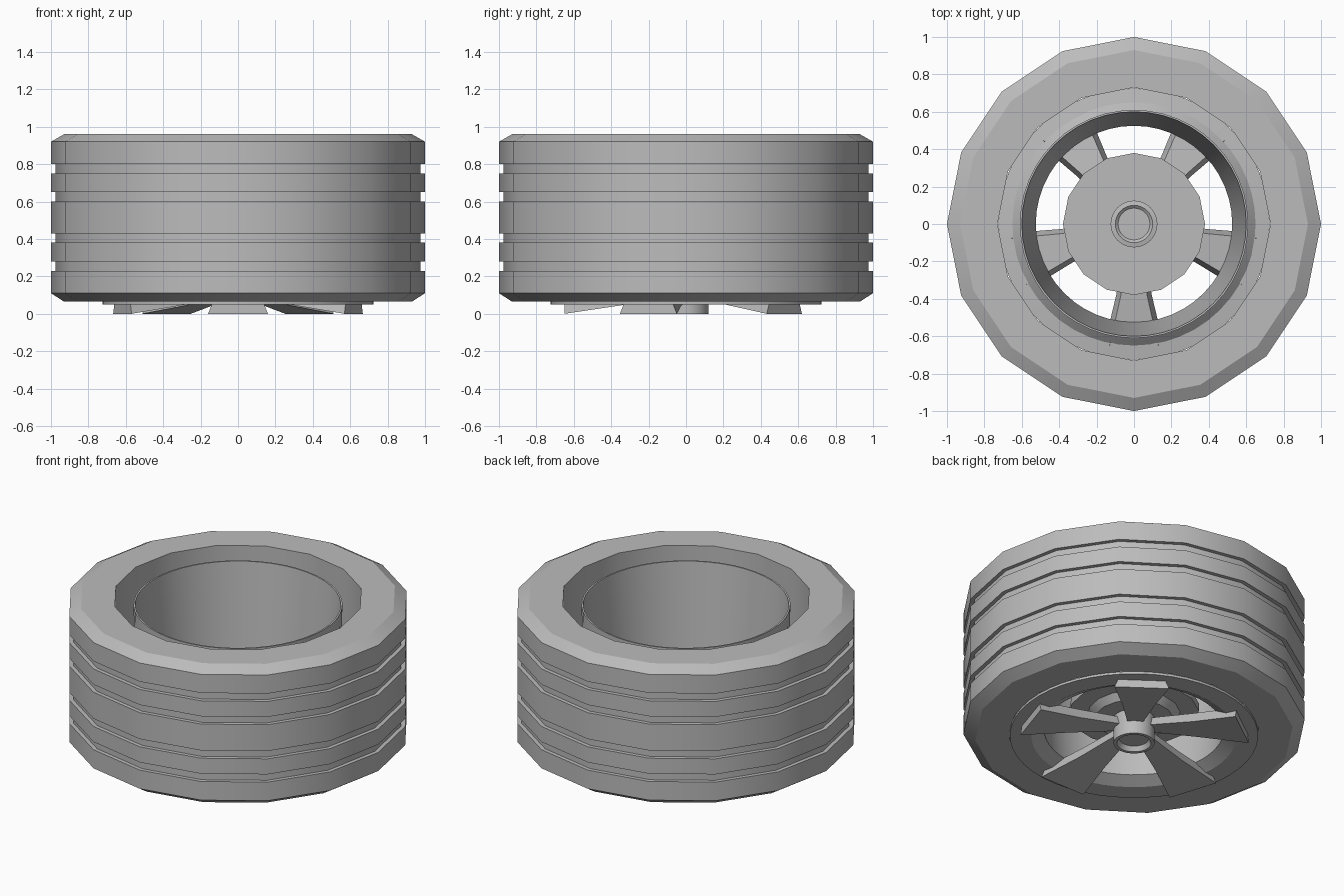
import bpy, bmesh
from math import sin, cos, pi, radians

cube = bpy.data.objects.get("Cube")
if cube:
    bpy.data.objects.remove(cube, do_unlink=True)

grey = bpy.data.materials.new("plain grey")
grey.use_nodes = True
COLOUR = (0.5, 0.5, 0.5, 1)
grey.diffuse_color = COLOUR
grey.node_tree.nodes["Principled BSDF"].inputs["Base Color"].default_value = COLOUR


def finish(bm, name):
    """Turn a bmesh into a shaded, coloured object."""
    bmesh.ops.recalc_face_normals(bm, faces=bm.faces)
    mesh = bpy.data.meshes.new(name)
    bm.to_mesh(mesh)
    bm.free()
    mesh.materials.append(grey)
    obj = bpy.data.objects.new(name, mesh)
    bpy.context.collection.objects.link(obj)
    bpy.ops.object.select_all(action='DESELECT')
    obj.select_set(True)
    bpy.context.view_layer.objects.active = obj
    bpy.ops.object.shade_smooth_by_angle(angle=radians(28))
    return obj


def lathe(name, profile, sides, closed=True):
    """Spin (radius, z) points round the z axis; radius 0 makes a cap."""
    bm = bmesh.new()
    rings = []
    for r, z in profile:
        if r == 0:
            rings.append([bm.verts.new((0, 0, z))] * sides)
        else:
            rings.append([bm.verts.new((r * cos(2 * pi * i / sides), r * sin(2 * pi * i / sides), z))
                          for i in range(sides)])
    pairs = list(zip(rings, rings[1:]))
    if closed:
        pairs.append((rings[-1], rings[0]))
    for a, b in pairs:
        for i in range(sides):
            j = (i + 1) % sides
            corners = list(dict.fromkeys((a[i], a[j], b[j], b[i])))
            bm.faces.new(corners)
    return finish(bm, name)


# Tyre with four tread grooves
tread = [(0.73, 0.065), (0.93, 0.065), (1, 0.11)]
for low in (0.23, 0.38, 0.60, 0.75):
    tread += [(1, low), (0.975, low), (0.975, low + 0.05), (1, low + 0.05)]
tread += [(1, 0.92), (0.93, 0.96), (0.73, 0.96)]
lathe("tyre", tread, 16)

# Rim: bottom flange, sloped shoulder and tall barrel
lathe("rim_barrel", [(0.525, 0.09), (0.60, 0.05), (0.725, 0.05), (0.725, 0.065), (0.65, 0.075),
                     (0.60, 0.12), (0.61, 0.915), (0.60, 0.915)], 48)

# Stepped disc behind the spokes
lathe("brake_disc", [(0, 0.25), (0.38, 0.25), (0.38, 0.20), (0.27, 0.20), (0.23, 0.16), (0, 0.16)],
      16, closed=False)

# Hub with a shallow recess at each end
lathe("hub", [(0, 0.03), (0.085, 0.03), (0.10, 0), (0.12, 0), (0.125, 0.26), (0.10, 0.265),
              (0.085, 0.252), (0, 0.252)], 32, closed=False)


def spoke(name, angle):
    """Wedge that widens outwards, with a narrower top and a dished underside."""
    bm = bmesh.new()
    sections = []
    # radius, half width below, half width above, bottom z, top z
    for r, wide, narrow, low, high in ((0.10, 0.045, 0.03, 0.085, 0.14),
                                       (0.38, 0.095, 0.07, 0.04, 0.11),
                                       (0.65, 0.16, 0.13, 0, 0.075)):
        ring = []
        for w, z in ((-wide, low), (wide, low), (narrow, high), (-narrow, high)):
            ring.append(bm.verts.new((r * cos(angle) - w * sin(angle),
                                      r * sin(angle) + w * cos(angle), z)))
        sections.append(ring)
    for a, b in zip(sections, sections[1:]):
        for i in range(4):
            j = (i + 1) % 4
            bm.faces.new((a[i], a[j], b[j], b[i]))
    bm.faces.new(sections[0])
    bm.faces.new(sections[-1])
    finish(bm, name)


# Five spokes
for k in range(5):
    spoke(f"spoke_{k + 1}", radians(-90 + 72 * k))
